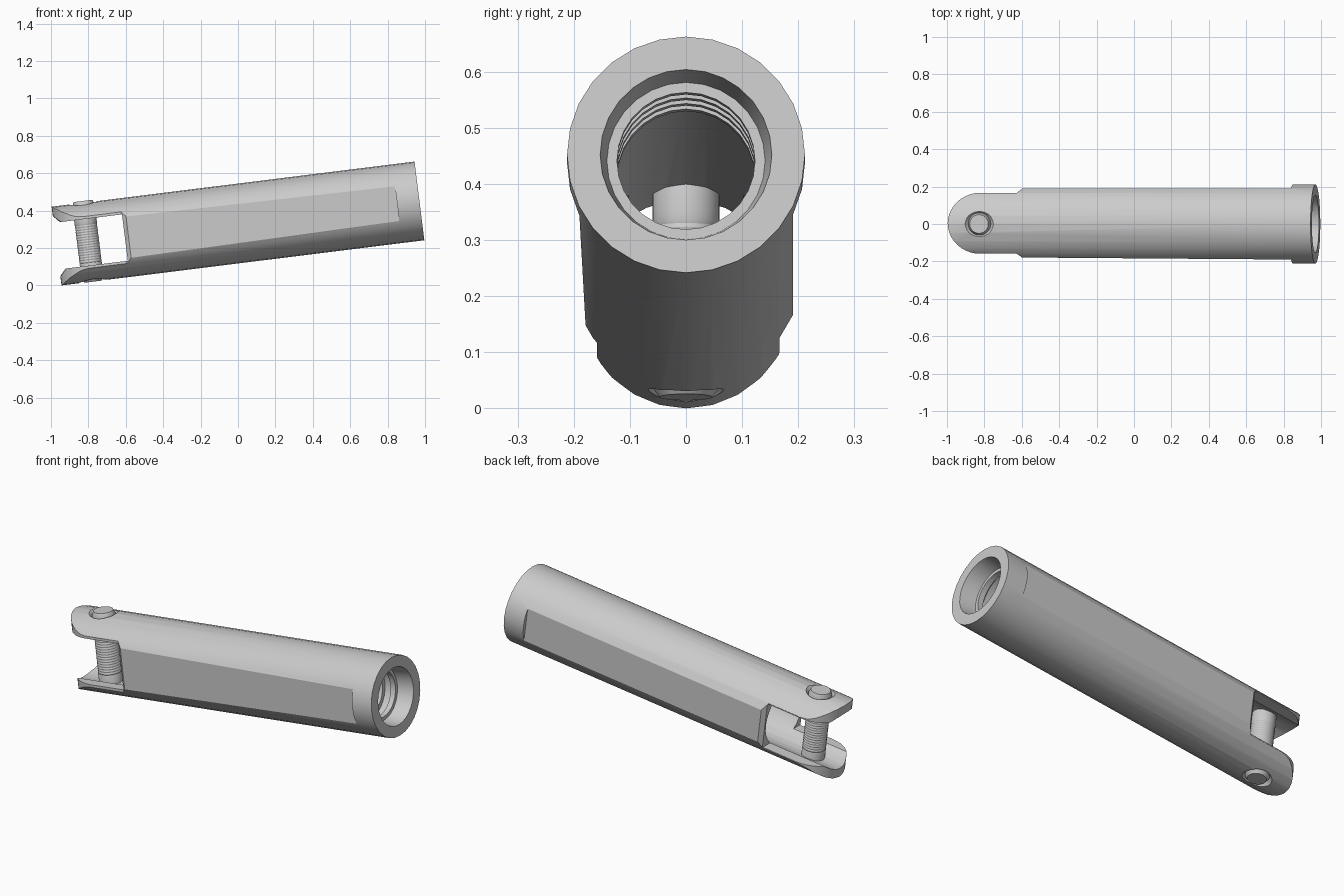
import bpy, bmesh, math
from mathutils import Matrix, Vector

cube = bpy.data.objects.get("Cube")
if cube:
    bpy.data.objects.remove(cube, do_unlink=True)

steel = bpy.data.materials.new("plain grey steel")
steel.use_nodes = True
GREY = (0.6, 0.6, 0.6, 1)
steel.diffuse_color = GREY
steel.node_tree.nodes["Principled BSDF"].inputs["Base Color"].default_value = GREY

R = 0.212            # outer radius
BORE = 0.162         # inner radius
END = -1.955         # fork tip, measured along the axis from the open end
SLOT = -1.587        # where the fork begins
PIN = -1.785         # pin position along the axis


def make_object(name, bm):
    bmesh.ops.recalc_face_normals(bm, faces=bm.faces)
    mesh = bpy.data.meshes.new(name)
    bm.to_mesh(mesh)
    bm.free()
    mesh.materials.append(steel)
    obj = bpy.data.objects.new(name, mesh)
    bpy.context.collection.objects.link(obj)
    return obj


def lathe(name, profile, sides, matrix=Matrix(), closed=False):
    """Revolve (radius, height) points about z, then move by matrix."""
    bm = bmesh.new()
    rings = []
    for r, h in profile:
        rings.append([bm.verts.new(matrix @ Vector((
            r * math.cos(math.tau * i / sides),
            r * math.sin(math.tau * i / sides), h))) for i in range(sides)])
    pairs = list(zip(rings, rings[1:]))
    if closed:
        pairs.append((rings[-1], rings[0]))
    for a, b in pairs:
        for i in range(sides):
            j = (i + 1) % sides
            bm.faces.new((a[i], a[j], b[j], b[i]))
    if not closed:
        bm.faces.new(rings[0])
        bm.faces.new(rings[-1])
    return make_object(name, bm)


def prism(name, outline, half_height):
    """Extrude an (x, y) outline symmetrically along z."""
    bm = bmesh.new()
    face = bm.faces.new([bm.verts.new((x, y, -half_height)) for x, y in outline])
    new = bmesh.ops.extrude_face_region(bm, geom=[face])["geom"]
    bmesh.ops.translate(bm, vec=(0, 0, 2 * half_height),
                        verts=[v for v in new if isinstance(v, bmesh.types.BMVert)])
    return make_object(name, bm)


def cut(obj, tool, operation="DIFFERENCE"):
    tool.hide_render = True
    mod = obj.modifiers.new("cut", "BOOLEAN")
    mod.operation = operation
    mod.solver = "EXACT"
    mod.object = tool
    bpy.ops.object.select_all(action="DESELECT")
    bpy.context.view_layer.objects.active = obj
    obj.select_set(True)
    bpy.ops.object.modifier_apply(modifier=mod.name)
    bpy.data.objects.remove(tool, do_unlink=True)


# Hollow tube with a flared mouth and internal thread ridges
profile = [(R, END - 0.05), (R, 0), (0.153, 0), (0.141, -0.09)]
for i in range(4):
    h = -0.09 - 0.08 * i
    profile += [(0.123, h), (0.123, h - 0.03), (0.145, h - 0.045), (0.145, h - 0.08)]
profile += [(BORE, -0.41), (BORE, END - 0.05)]
along_x = Matrix.Rotation(math.pi / 2, 4, "Y")
body = lathe("forked_sleeve", profile, 28, along_x, closed=True)

# Plan outline: full collar, flat sides, narrower fork with a round tip
tip_r, tip_y = 0.163, 0.004
outline = [(0.05, -0.3), (-0.12, -0.3), (-0.12, -0.190),
           (SLOT + 0.02, -0.179), (SLOT - 0.005, tip_y - tip_r)]
outline += [(END + tip_r - tip_r * math.sin(math.pi * i / 20),
             tip_y - tip_r * math.cos(math.pi * i / 20)) for i in range(21)]
outline += [(SLOT - 0.005, tip_y + tip_r), (SLOT + 0.02, 0.191),
            (-0.12, 0.191), (-0.12, 0.3), (0.05, 0.3)]
cut(body, prism("plan_cutter", outline, 0.4), "INTERSECT")

# Slot between the two prongs
slot = [(SLOT, -0.4), (SLOT, 0.4), (END - 0.2, 0.4), (END - 0.2, -0.4)]
cut(body, prism("slot_cutter", slot, 0.125))

# Countersunk pin hole through both prongs
at_pin = Matrix.Translation((PIN, 0, 0))
hole = [(0.095, -0.235), (0.059, -0.19), (0.059, 0.19), (0.095, 0.235)]
cut(body, lathe("hole_cutter", hole, 32, at_pin))

# Cross pin with finely ridged shank and chamfered heads
pin_profile = [(0.047, -0.213), (0.060, -0.195), (0.060, -0.115)]
for i in range(16):
    h = -0.11 + 0.0135 * i
    pin_profile += [(0.058, h), (0.060, h + 0.0065)]
pin_profile += [(0.060, 0.115), (0.060, 0.200), (0.050, 0.222)]
pin = lathe("cross_pin", pin_profile, 32, at_pin)

# Tilt everything, settle it on the ground and smooth the round faces
tilt = Matrix.Translation((0.97, 0, 0.452)) @ Matrix.Rotation(math.radians(-7.1), 4, "Y")
for obj in (body, pin):
    obj.data.transform(tilt)
    bpy.ops.object.select_all(action="DESELECT")
    bpy.context.view_layer.objects.active = obj
    obj.select_set(True)
    bpy.ops.object.shade_smooth_by_angle(angle=math.radians(25))
